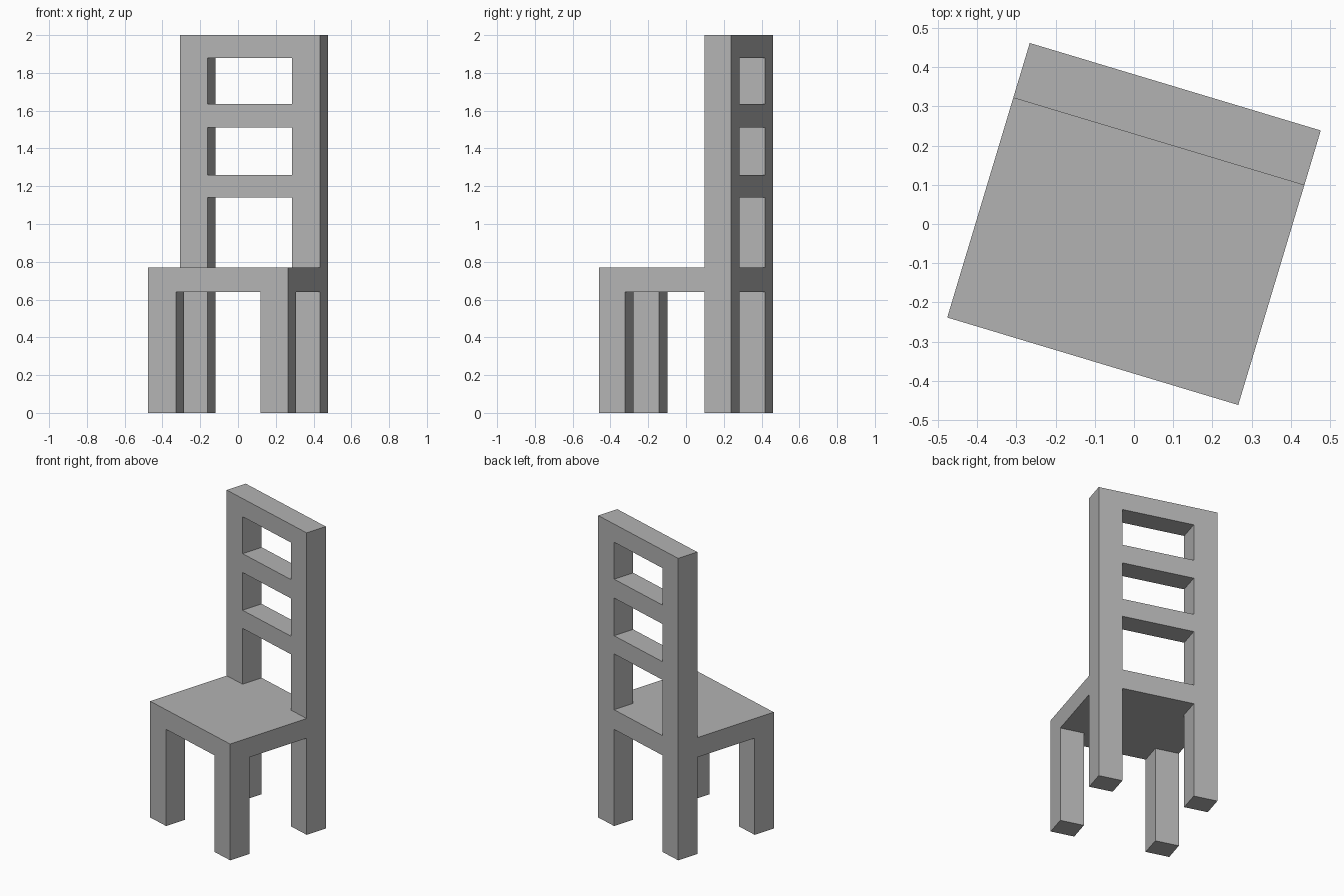
import bpy
import bmesh
import math

cube = bpy.data.objects.get("Cube")
if cube:
    bpy.data.objects.remove(cube, do_unlink=True)

WIDTH, DEPTH, HEIGHT = 0.775, 0.731, 2.0
POST_W, POST_D = 0.154, 0.146
SEAT_LOW, SEAT_TOP = 0.64, 0.77
OPENINGS = [(SEAT_TOP, 1.14), (1.26, 1.51), (1.635, 1.88)]
X, Y = WIDTH / 2, DEPTH / 2
BACK_Y = Y - POST_D      # front face of the backrest
PAST = 0.1               # how far cutters reach beyond the wood

wood = bpy.data.materials.new("plain_grey")
wood.use_nodes = True
grey = (0.45, 0.45, 0.45, 1)
wood.diffuse_color = grey
wood.node_tree.nodes["Principled BSDF"].inputs["Base Color"].default_value = grey


def prism(name, profile, half_width):
    """Extrude a side profile of (y, z) points across x."""
    bm = bmesh.new()
    face = bm.faces.new([bm.verts.new((-half_width, y, z)) for y, z in profile])
    side = bmesh.ops.extrude_face_region(bm, geom=[face])["geom"]
    verts = [v for v in side if isinstance(v, bmesh.types.BMVert)]
    bmesh.ops.translate(bm, verts=verts, vec=(2 * half_width, 0, 0))
    bmesh.ops.recalc_face_normals(bm, faces=bm.faces)
    mesh = bpy.data.meshes.new(name)
    bm.to_mesh(mesh)
    bm.free()
    mesh.materials.append(wood)
    obj = bpy.data.objects.new(name, mesh)
    bpy.context.collection.objects.link(obj)
    return obj


def carve(target, y0, y1, z0, z1, half_width):
    """Remove a box from the target, then discard the cutter."""
    cutter = prism("cutter", [(y0, z0), (y1, z0), (y1, z1), (y0, z1)], half_width)
    cutter.hide_render = True
    mod = target.modifiers.new("carve", 'BOOLEAN')
    mod.operation = 'DIFFERENCE'
    mod.solver = 'EXACT'
    mod.object = cutter
    bpy.context.view_layer.objects.active = target
    bpy.ops.object.modifier_apply(modifier=mod.name)
    bpy.data.objects.remove(cutter, do_unlink=True)


# Seat and backrest as one solid L-shaped block
chair = prism("chair_frame", [(-Y, 0), (Y, 0), (Y, HEIGHT), (BACK_Y, HEIGHT),
                              (BACK_Y, SEAT_TOP), (-Y, SEAT_TOP)], X)

# Crossing gaps under the seat leave four legs
inner_x = X - POST_W
carve(chair, -Y - PAST, Y + PAST, -PAST, SEAT_LOW, inner_x)
carve(chair, -Y + POST_D, BACK_Y, -PAST, SEAT_LOW, X + PAST)

# Openings between the backrest rails
for low, high in OPENINGS:
    carve(chair, BACK_Y - PAST, Y + PAST, low, high, inner_x)

# The whole chair stands turned about the vertical
chair.rotation_euler.z = -math.radians(16.73)
